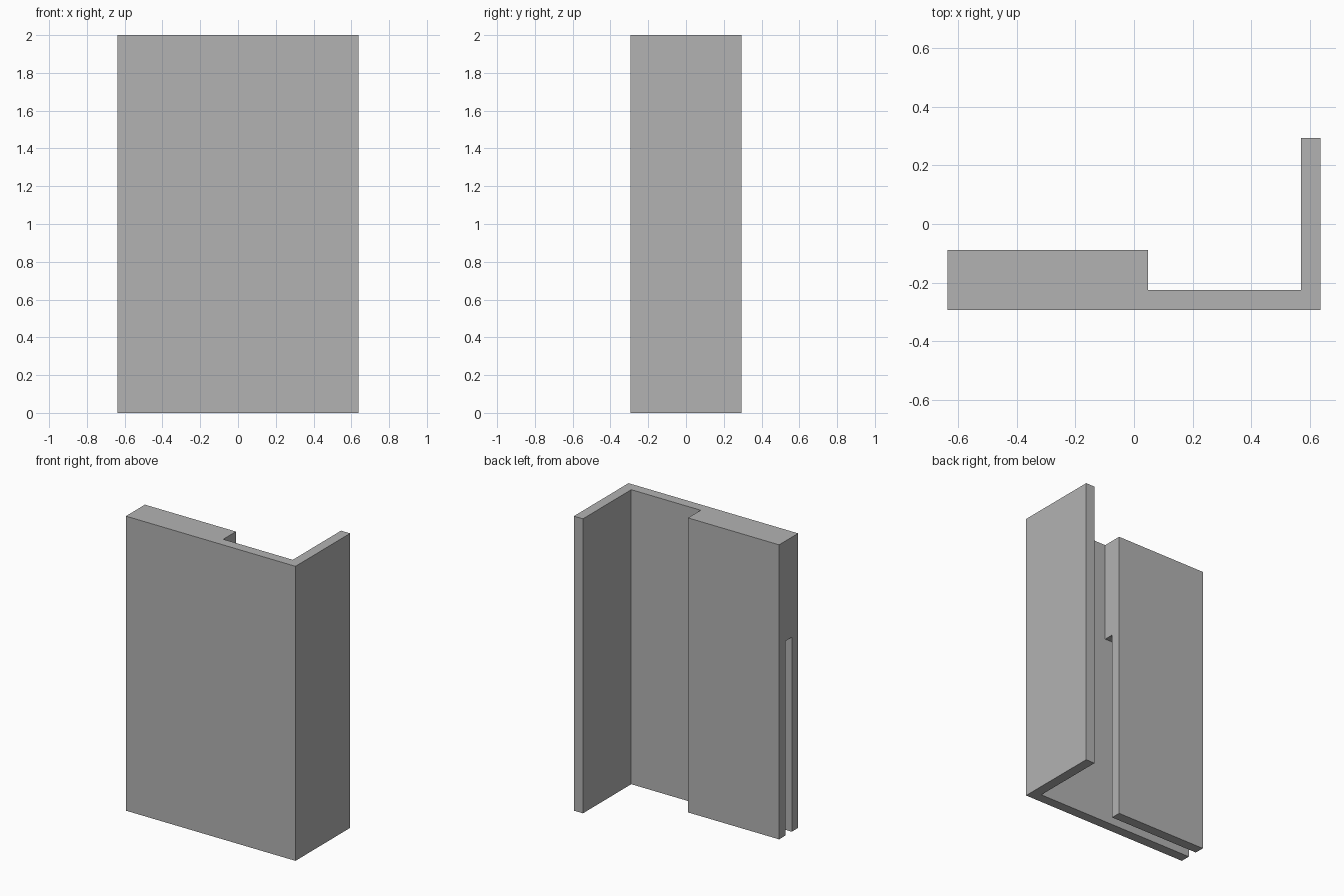
import bpy
import bmesh

cube = bpy.data.objects.get("Cube")
if cube:
    bpy.data.objects.remove(cube, do_unlink=True)

grey = bpy.data.materials.new("plain grey")
grey.use_nodes = True
colour = (0.45, 0.45, 0.45, 1)
grey.diffuse_color = colour
grey.node_tree.nodes["Principled BSDF"].inputs["Base Color"].default_value = colour

# Overall size and wall thickness
X, Y, H, T = 0.637, 0.293, 2.0, 0.068
STEP = 0.047        # inner end of the thick section
SLOT_TOP = 1.32     # height where the slot closes


def prism(name, outline, z0, z1):
    """Extrude a plan outline from z0 up to z1."""
    mesh = bpy.data.meshes.new(name)
    bm = bmesh.new()
    face = bm.faces.new([bm.verts.new((x, y, z0)) for x, y in outline])
    new = bmesh.ops.extrude_face_region(bm, geom=[face])["geom"]
    verts = [v for v in new if isinstance(v, bmesh.types.BMVert)]
    bmesh.ops.translate(bm, verts=verts, vec=(0, 0, z1 - z0))
    bmesh.ops.recalc_face_normals(bm, faces=bm.faces)
    bm.to_mesh(mesh)
    bm.free()
    mesh.materials.append(grey)
    obj = bpy.data.objects.new(name, mesh)
    bpy.context.collection.objects.link(obj)
    return obj


# Angled panel with a thick section on its right side
panel = prism("corner_panel", [
    (-X, -Y), (X, -Y), (X, Y), (X - T, Y),
    (X - T, -Y + T), (STEP, -Y + T), (STEP, -Y + 3 * T), (-X, -Y + 3 * T),
], 0, H)

# Slot running up through the thick section from below
cutter = prism("slot_cutter", [
    (-X - 0.1, -Y + T), (STEP + 0.1, -Y + T),
    (STEP + 0.1, -Y + 2 * T), (-X - 0.1, -Y + 2 * T),
], -0.1, SLOT_TOP)
cut = panel.modifiers.new("slot", 'BOOLEAN')
cut.operation = 'DIFFERENCE'
cut.solver = 'EXACT'
cut.object = cutter

# Apply the cut and drop the cutter
bpy.context.view_layer.objects.active = panel
panel.select_set(True)
bpy.ops.object.modifier_apply(modifier=cut.name)
bpy.data.objects.remove(cutter, do_unlink=True)
